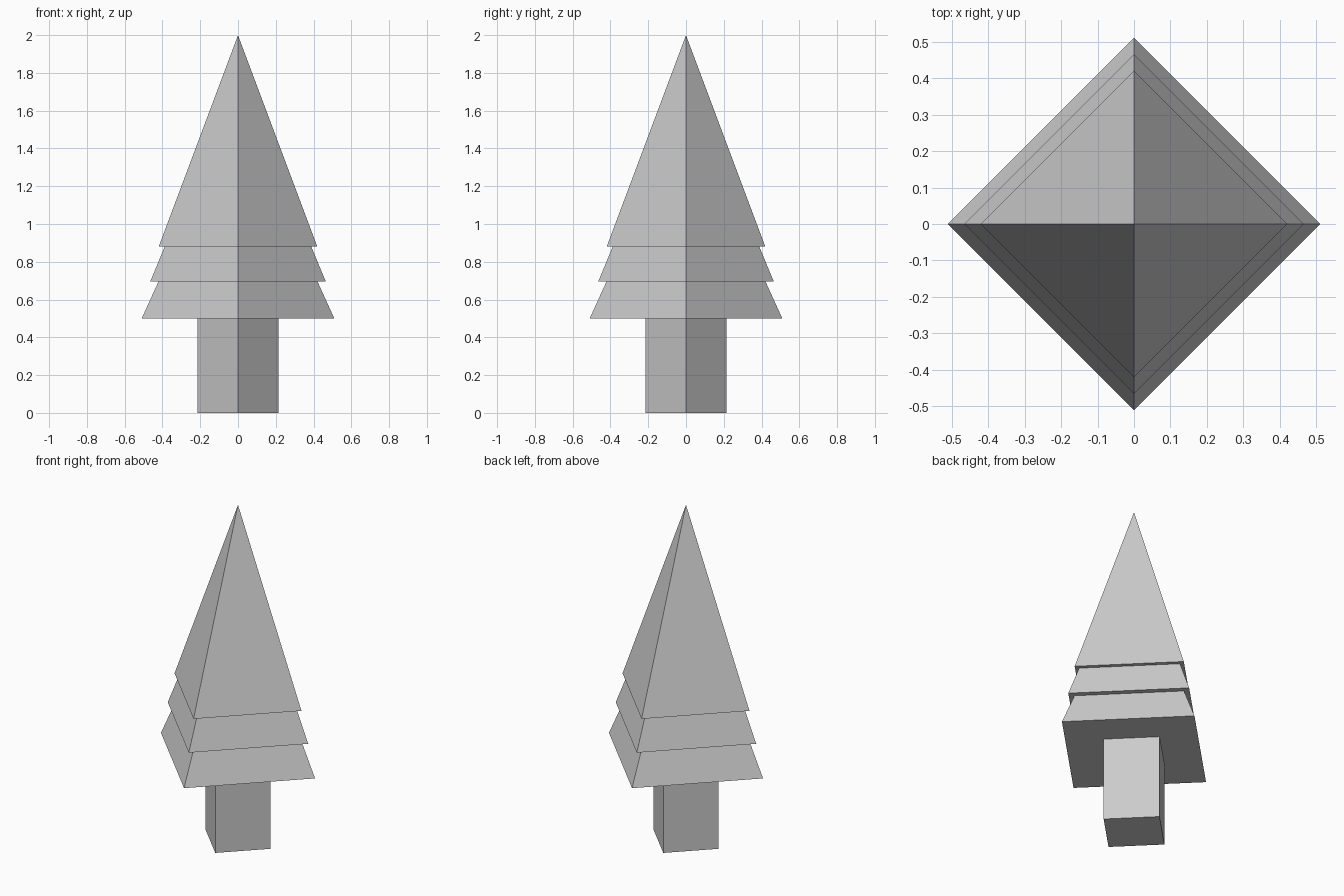
import bpy

if "Cube" in bpy.data.objects:
    bpy.data.objects.remove(bpy.data.objects["Cube"])

# Square trunk turned corner-on to the front
bpy.ops.mesh.primitive_cylinder_add(vertices=4, radius=0.215, depth=0.5, location=(0, 0, 0.25))
bpy.context.object.name = "trunk"

# Three overlapping four-sided foliage cones of equal height
HEIGHT = 1.12
tiers = [("lower_foliage", 0.51, 0.50),
         ("middle_foliage", 0.465, 0.695),
         ("upper_foliage", 0.42, 0.88)]
for name, radius, base in tiers:
    bpy.ops.mesh.primitive_cone_add(vertices=4, radius1=radius, radius2=0, depth=HEIGHT,
                                    location=(0, 0, base + HEIGHT / 2))
    bpy.context.object.name = name
